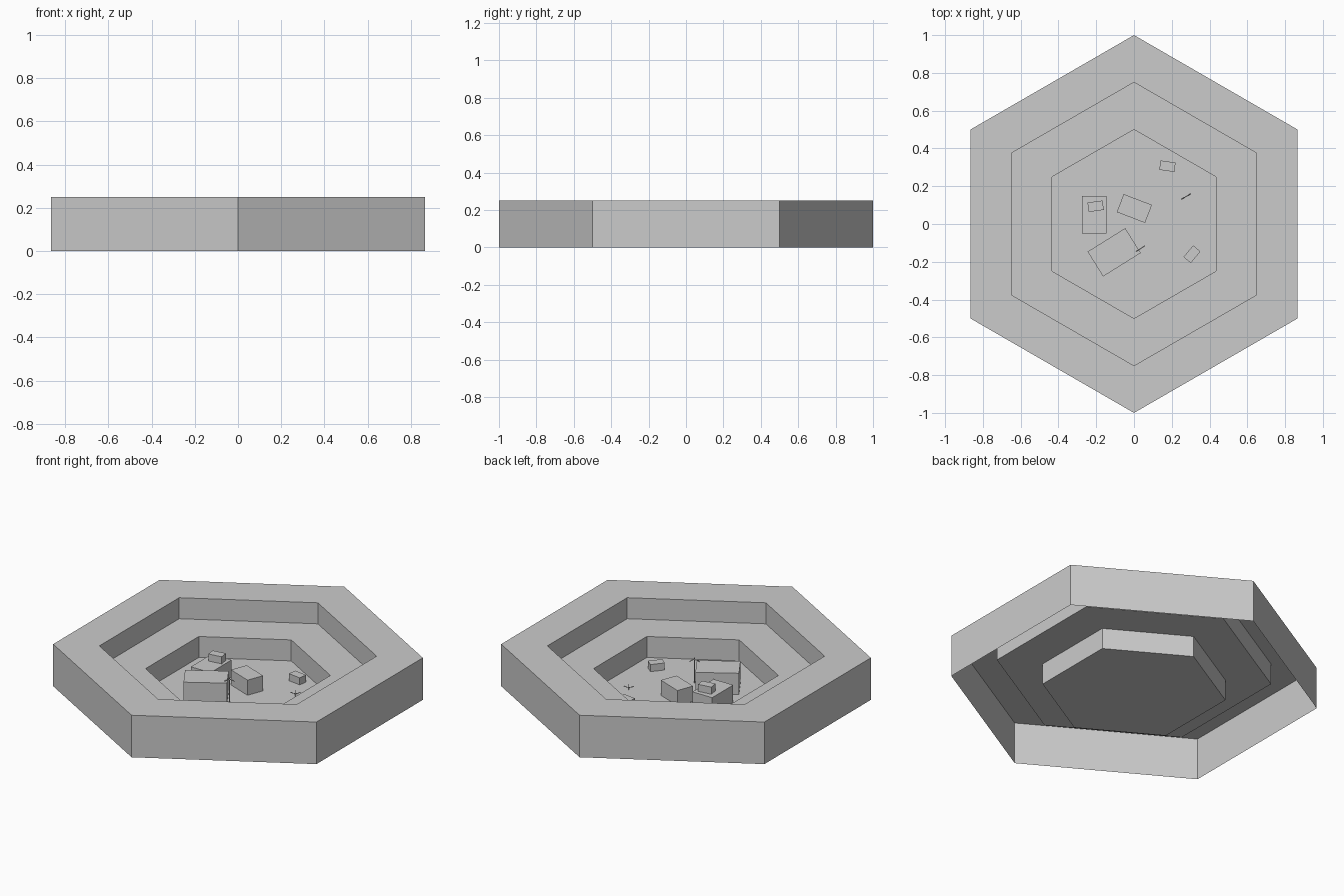
import bpy, bmesh, math
from mathutils import Vector, Matrix

if "Cube" in bpy.data.objects:
    bpy.data.objects.remove(bpy.data.objects["Cube"])


def make_object(name, bm):
    mesh = bpy.data.meshes.new(name)
    bm.to_mesh(mesh)
    bm.free()
    obj = bpy.data.objects.new(name, mesh)
    bpy.context.collection.objects.link(obj)
    return obj


def box(name, x, y, z, sx, sy, sz, angle):
    """Upright box with its base at z, turned by angle degrees."""
    bm = bmesh.new()
    bmesh.ops.create_cube(bm, size=1)
    bmesh.ops.scale(bm, vec=(sx, sy, sz), verts=bm.verts)
    bmesh.ops.translate(bm, vec=(0, 0, sz / 2), verts=bm.verts)
    obj = make_object(name, bm)
    obj.location = (x, y, z)
    obj.rotation_euler.z = math.radians(angle)


def add_rod(bm, a, b, r):
    a, b = Vector(a), Vector(b)
    d = b - a
    m = Matrix.Translation((a + b) / 2) @ d.to_track_quat('Z', 'Y').to_matrix().to_4x4()
    bmesh.ops.create_cone(bm, cap_ends=True, segments=6, radius1=r, radius2=r,
                          depth=d.length, matrix=m)


def pick(name, x, y, angle, handle, head_z, bend):
    """Thin upright handle with a bent cross bar."""
    bm = bmesh.new()
    add_rod(bm, (0, 0, 0), (0, 0, handle), 0.0025)
    pts = [(t * 0.027, 0, head_z + bend * t * t) for t in (-1, -0.5, 0, 0.5, 1)]
    for a, b in zip(pts, pts[1:]):
        add_rod(bm, a, b, 0.0025)
    obj = make_object(name, bm)
    obj.location = (x, y, 0)
    obj.rotation_euler.z = math.radians(angle)


# Stepped hexagonal pit: one open-bottomed shell
bm = bmesh.new()
profile = [(1, 0), (1, .25), (.75, .25), (.75, .125), (.5, .125), (.5, 0)]
rings = [[bm.verts.new((r * math.cos(math.radians(30 + 60 * i)),
                        r * math.sin(math.radians(30 + 60 * i)), z))
          for i in range(6)] for r, z in profile]
for lo, hi in zip(rings, rings[1:]):
    for i in range(6):
        j = (i + 1) % 6
        bm.faces.new((lo[i], lo[j], hi[j], hi[i]))
bm.faces.new(rings[-1])
make_object("stepped_pit", bm)

# Crates and small blocks on the pit floor
box("large_crate", -.105, -.15, 0, .235, .155, .127, 32)
box("side_crate", -.21, .048, 0, .13, .198, .102, 0)
box("middle_crate", .002, .082, 0, .16, .102, .09, -21)
for i, (x, y, z, a) in enumerate([(-.203, .094, .102, 8),
                                  (.177, .306, 0, -8),
                                  (.307, -.16, 0, 50)]):
    box(f"small_block_{i + 1}", x, y, z, .08, .05, .042, a)

# Digging tools
pick("leaning_pick", .035, -.13, 33, .15, .14, -.012)
pick("floor_pick", .275, .145, 30, .035, .015, .008)
